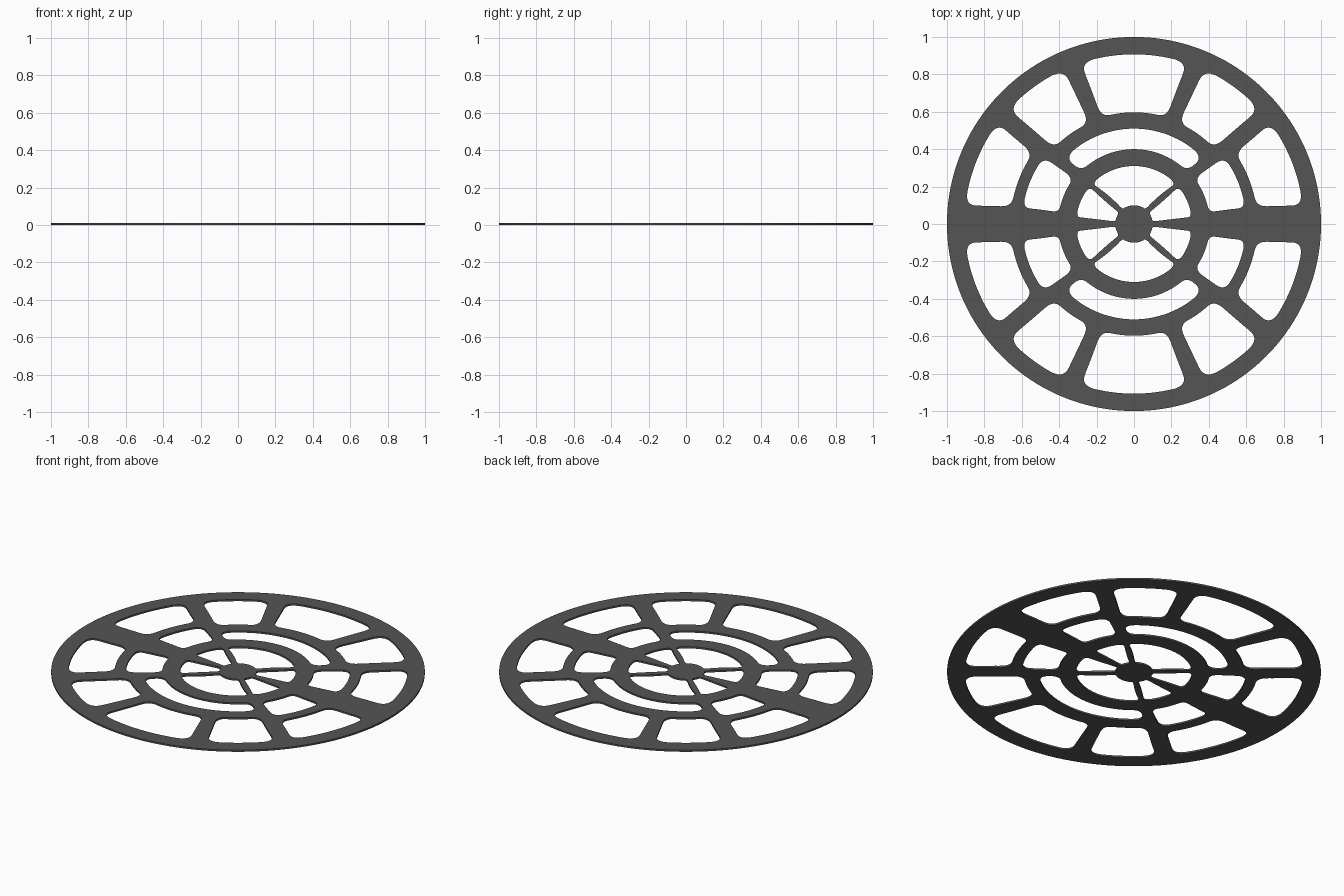
import bpy
from math import cos, sin, radians, hypot

if "Cube" in bpy.data.objects:
    bpy.data.objects.remove(bpy.data.objects["Cube"])

THICK = 0.01


def polar(r, a):
    return (r * cos(radians(a)), r * sin(radians(a)))


def edge(p, q, n=40):
    """Points from p to q, interpolated in polar space (arcs stay arcs)."""
    return [polar(p[0] + (q[0] - p[0]) * i / n, p[1] + (q[1] - p[1]) * i / n)
            for i in range(n + 1)]


def trim(pts, d):
    """Cut length d off both ends of an edge, at most 45% of its length."""
    n = len(pts) - 1
    length = sum(hypot(pts[i + 1][0] - pts[i][0], pts[i + 1][1] - pts[i][1]) for i in range(n))
    k = max(1, min(int(n * 0.45), round(n * d / length)))
    return pts[k:n + 1 - k]


def window(corners):
    """Rounded opening from polar corners (radius, angle, rounding)."""
    n = len(corners)
    edges = []
    for i in range(n):
        p, q = corners[i], corners[(i + 1) % n]
        edges.append(trim(edge(p, q), (p[2] + q[2]) / 2))
    out = []
    for i in range(n):
        a, c = edges[i - 1][-1], edges[i][0]
        b = polar(corners[i][0], corners[i][1])
        for j in range(1, 8):
            t = j / 8
            out.append(tuple((1 - t) ** 2 * a[k] + 2 * t * (1 - t) * b[k] + t * t * c[k]
                             for k in (0, 1)))
        out += edges[i]
    return out


# Windows centred on the y axis: outer, middle and inner ring
centre_windows = [
    [(0.907, 108.3, .07), (0.907, 71.7, .07), (0.597, 73, .05), (0.597, 107, .05)],
    [(0.51, 136, .06), (0.51, 44, .06), (0.40, 45, .05), (0.40, 135, .05)],
    [(0.31, 136, .04), (0.31, 44, .04), (0.10, 52, .01), (0.10, 128, .01)],
]
# Windows of the upper left quadrant, repeated in all four
side_windows = [
    [(0.907, 137.5, .07), (0.907, 114.5, .07), (0.59, 114, .05), (0.59, 136.5, .05)],
    [(0.907, 173.8, .07), (0.907, 143.5, .07), (0.66, 145, .06), (0.66, 172, .05)],
    [(0.60, 171.6, .04), (0.60, 143.5, .06), (0.405, 143, .05), (0.405, 171, .03)],
    [(0.31, 173, .03), (0.31, 140, .04), (0.10, 143, .01), (0.10, 172.5, .01)],
]

outlines = [[polar(1, 360 * i / 160) for i in range(160)]]
for w in centre_windows:
    pts = window(w)
    outlines += [[(x, s * y) for x, y in pts] for s in (1, -1)]
for w in side_windows:
    pts = window(w)
    outlines += [[(sx * x, sy * y) for x, y in pts] for sx in (1, -1) for sy in (1, -1)]

# Pierced plate: one filled flat curve with openings, extruded to thickness
curve = bpy.data.curves.new("pierced_disc", 'CURVE')
curve.dimensions = '2D'
curve.fill_mode = 'BOTH'
curve.extrude = THICK / 2
for pts in outlines:
    sp = curve.splines.new('POLY')
    sp.points.add(len(pts) - 1)
    for p, (x, y) in zip(sp.points, pts):
        p.co = (x, y, 0, 1)
    sp.use_cyclic_u = True
disc = bpy.data.objects.new("pierced_disc", curve)
disc.location.z = THICK / 2
bpy.context.collection.objects.link(disc)

bpy.context.view_layer.objects.active = disc
disc.select_set(True)
bpy.ops.object.convert(target='MESH')
disc = bpy.context.object
bpy.ops.object.shade_smooth_by_angle(angle=radians(30))

# Dark grey metal
mat = bpy.data.materials.new("dark_grey")
mat.diffuse_color = (0.09, 0.09, 0.09, 1)
mat.use_nodes = True
mat.node_tree.nodes["Principled BSDF"].inputs["Base Color"].default_value = mat.diffuse_color
disc.data.materials.clear()
disc.data.materials.append(mat)
